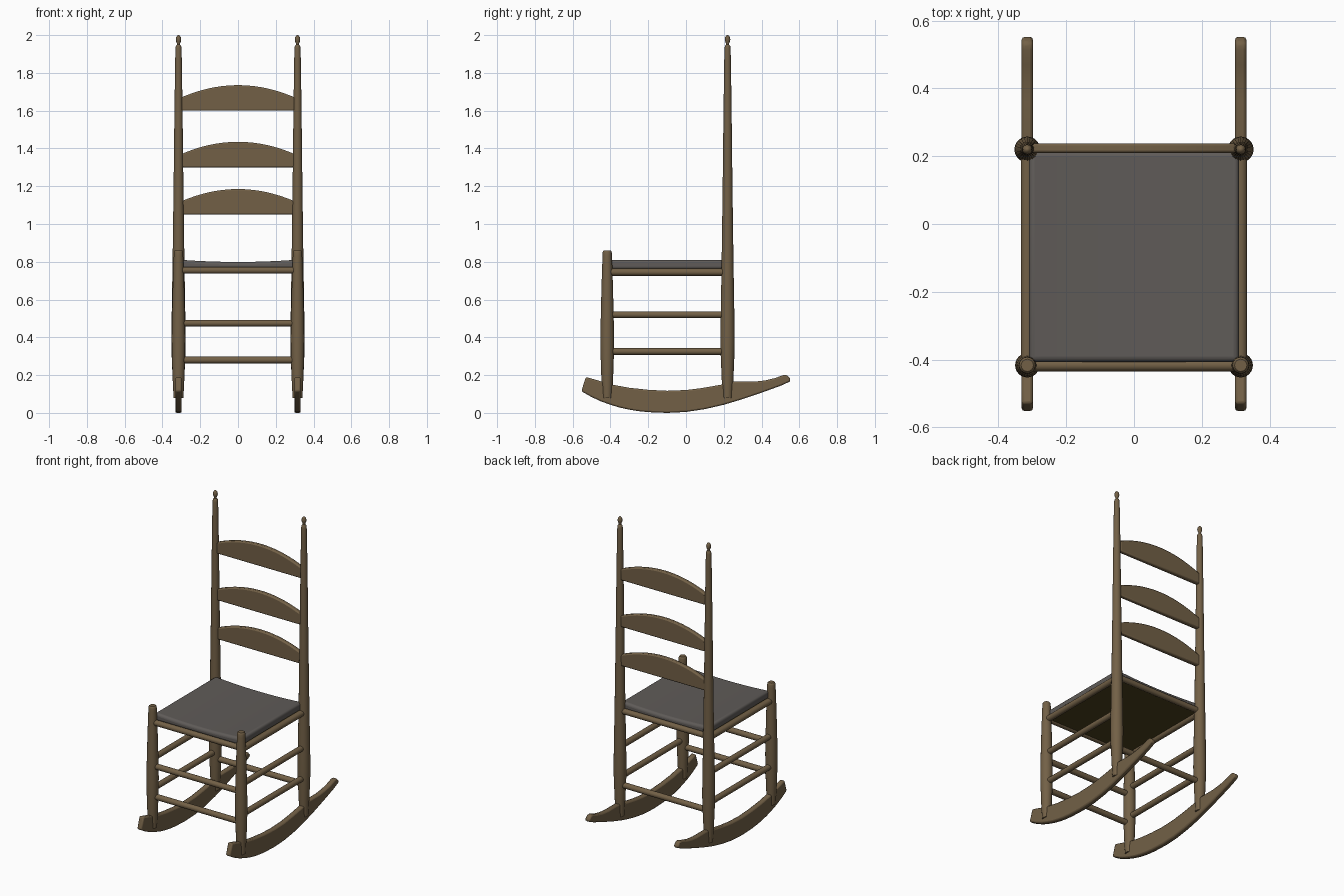
import bpy, bmesh, math
from mathutils import Vector

if "Cube" in bpy.data.objects:
    bpy.data.objects.remove(bpy.data.objects["Cube"])

def material(name, rgb):
    m = bpy.data.materials.new(name)
    m.diffuse_color = (*rgb, 1)
    m.use_nodes = True
    m.node_tree.nodes["Principled BSDF"].inputs["Base Color"].default_value = m.diffuse_color
    return m

WOOD = material("wood", (0.17, 0.118, 0.062))
FABRIC = material("fabric", (0.115, 0.105, 0.098))
WEBBING = material("webbing", (0.07, 0.05, 0.012))
X, YB, YF = 0.315, 0.22, -0.417   # post positions

def finish(name, bm, mat, bevel=0, segments=2):
    bmesh.ops.recalc_face_normals(bm, faces=bm.faces)
    me = bpy.data.meshes.new(name)
    bm.to_mesh(me)
    bm.free()
    me.materials.append(mat)
    ob = bpy.data.objects.new(name, me)
    bpy.context.collection.objects.link(ob)
    bpy.ops.object.select_all(action='DESELECT')
    ob.select_set(True)
    bpy.context.view_layer.objects.active = ob
    if bevel:
        b = ob.modifiers.new("bevel", 'BEVEL')
        b.width, b.segments, b.limit_method = bevel, segments, 'ANGLE'
        b.angle_limit = math.radians(40)
    bpy.ops.object.shade_smooth_by_angle(angle=math.radians(40))
    return ob

def turned(name, x, y, profile, sides=24):
    """Lathe a (radius, z) profile around a vertical axis."""
    bm = bmesh.new()
    rings = [[bm.verts.new((x + r * math.cos(a), y + r * math.sin(a), z))
              for a in (2 * math.pi * i / sides for i in range(sides))] for r, z in profile]
    for lo, hi in zip(rings, rings[1:]):
        for i in range(sides):
            j = (i + 1) % sides
            bm.faces.new((lo[i], lo[j], hi[j], hi[i]))
    bm.faces.new(rings[0])
    bm.faces.new(rings[-1])
    return finish(name, bm, WOOD)

def rod(name, a, b, r):
    a, b = Vector(a), Vector(b)
    bm = bmesh.new()
    bmesh.ops.create_cone(bm, cap_ends=True, segments=20, radius1=r, radius2=r, depth=(b - a).length)
    bm.transform((b - a).to_track_quat('Z', 'Y').to_matrix().to_4x4())
    bmesh.ops.translate(bm, verts=bm.verts, vec=(a + b) / 2)
    return finish(name, bm, WOOD)

def plate(name, outline, thickness, to_world, bevel):
    """Extrude a flat outline; to_world maps (u, v, depth) to a point."""
    bm = bmesh.new()
    sides = [[bm.verts.new(to_world(u, v, d)) for u, v in outline] for d in (-thickness / 2, thickness / 2)]
    n = len(outline)
    bm.faces.new(sides[0])
    bm.faces.new(sides[1])
    for i in range(n):
        j = (i + 1) % n
        bm.faces.new((sides[0][i], sides[0][j], sides[1][j], sides[1][i]))
    return finish(name, bm, WOOD, bevel)

# Profiles
back_profile = [(.026, .08), (.031, .18), (.036, .3), (.038, .38), (.036, .52), (.033, .7), (.03, .9),
                (.026, 1.2), (.022, 1.55), (.018, 1.85), (.016, 1.93), (.014, 1.943), (.008, 1.95),
                (.008, 1.956), (.013, 1.967), (.0145, 1.977), (.012, 1.99), (.006, 1.998), (.001, 2.0)]
front_profile = [(.026, .08), (.031, .18), (.035, .3), (.036, .4), (.034, .52), (.03, .68),
                 (.025, .83), (.024, .85), (.022, .857), (.018, .861)]
rocker_outline = [(-.554, .115), (-.50, .084), (-.45, .061), (-.4, .043), (-.35, .028), (-.3, .017), (-.25, .009),
                  (-.2, .004), (-.1, 0), (0, .005), (.1, .02), (.2, .043), (.3, .073), (.4, .107), (.5, .143),
                  (.553, .167), (.551, .182), (.535, .2), (.515, .2), (.47, .184), (.42, .172), (.36, .165),
                  (.25, .165), (.18, .148), (.08, .131), (0, .121), (-.1, .117), (-.2, .122), (-.3, .133),
                  (-.4, .151), (-.48, .176), (-.53, .19)]

# Posts, rockers and side rungs on both sides
for side, s in (("left", -1), ("right", 1)):
    x = s * X
    turned(f"back_post_{side}", x, YB, back_profile)
    turned(f"front_post_{side}", x, YF, front_profile)
    plate(f"rocker_{side}", rocker_outline, .033, lambda u, v, d: (x + d, u, v), .008)
    for part, z, r in (("seat_rail", .745, .019), ("upper_rung", .52, .018), ("lower_rung", .325, .018)):
        rod(f"{part}_{side}", (x, YF, z), (x, YB, z), r)

# Cross rungs
for name, y, z, r in (("front_seat_rail", YF, .755, .018), ("back_seat_rail", YB, .755, .018),
                      ("front_upper_rung", YF, .475, .018), ("front_lower_rung", YF, .28, .018),
                      ("back_lower_rung", YB, .28, .018)):
    rod(name, (-X, y, z), (X, y, z), r)

# Arched back slats
for i, z in enumerate((1.05, 1.30, 1.60)):
    w, n = .3, 20
    arch = [(w - 2 * w * k / n, z + .07 + .065 * (1 - (1 - 2 * k / n) ** 2)) for k in range(n + 1)]
    plate(f"back_slat_{i + 1}", [(-w, z), (w, z)] + arch, .028, lambda u, v, d: (u, YB + .004 + d, v), .007)

# Seat cushion with a gentle dip across its width
bm = bmesh.new()
n, hx, y0, y1, base = 16, .31, -.407, .215, .76
cols = []
for k in range(n + 1):
    t = 2 * k / n - 1
    top = .799 + .012 * t * t
    cols.append([bm.verts.new((t * hx, y, z)) for y, z in ((y0, base), (y1, base), (y1, top), (y0, top))])
for a, b in zip(cols, cols[1:]):
    for i in range(4):
        j = (i + 1) % 4
        bm.faces.new((a[i], a[j], b[j], b[i]))
bm.faces.new(cols[0])
bm.faces.new(cols[-1])
finish("seat_cushion", bm, FABRIC, .016, 4)

# Panel under the cushion
bm = bmesh.new()
bmesh.ops.create_cube(bm, size=1)
bmesh.ops.scale(bm, verts=bm.verts, vec=(.615, .625, .014))
bmesh.ops.translate(bm, verts=bm.verts, vec=(0, (YB + YF) / 2, .753))
finish("seat_panel", bm, WEBBING)
